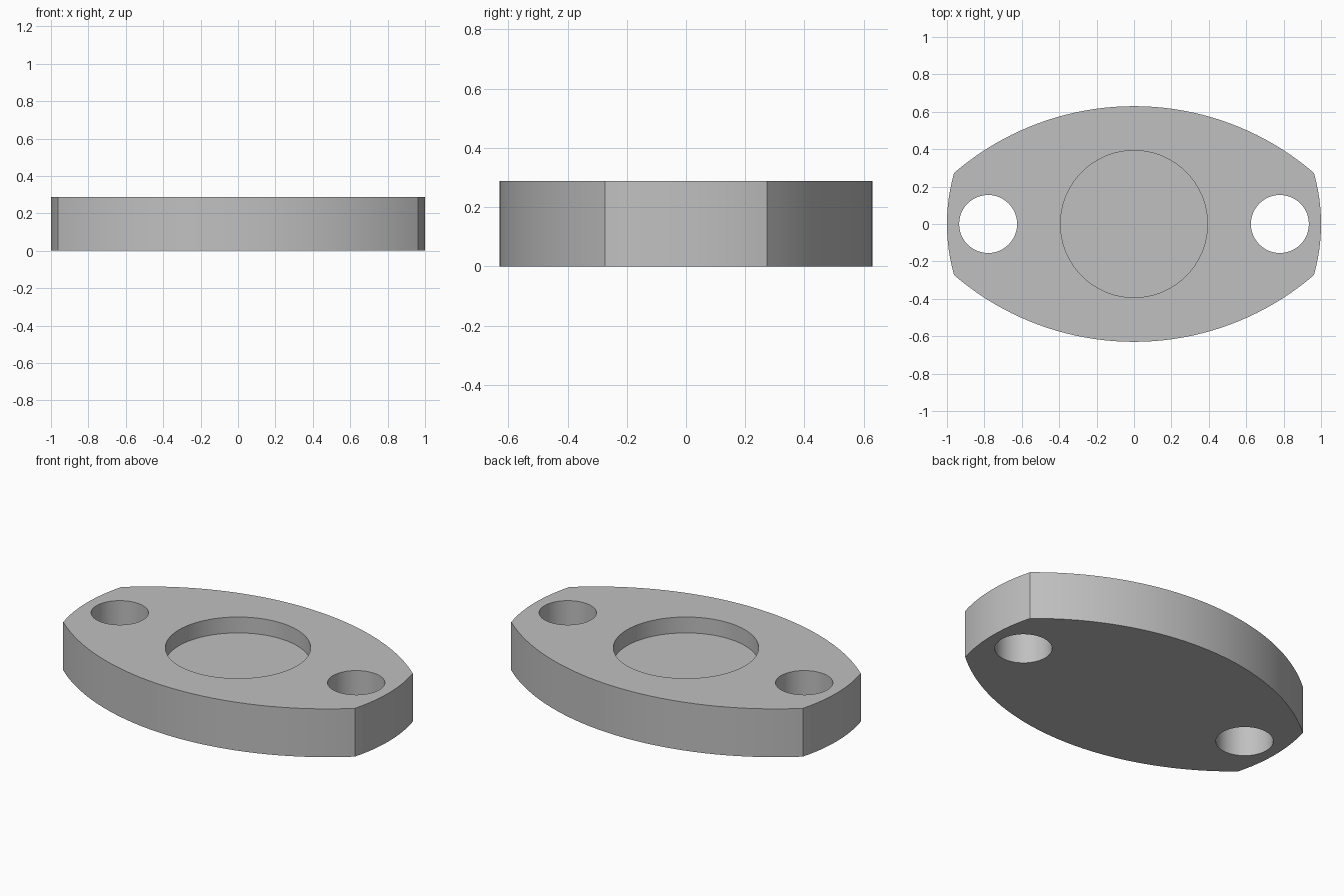
import bpy, bmesh
from math import sin, cos, pi, atan2, asin, radians

default = bpy.data.objects.get("Cube")
if default:
    bpy.data.objects.remove(default, do_unlink=True)

HEIGHT = 0.288
RECESS_DEPTH = 0.095
END_R = 1.0          # radius of the short end arcs, centred on the origin
HALF_WIDTH = 0.63
SIDE_R = 1.475       # radius of the long side arcs
OFFSET = SIDE_R - HALF_WIDTH

grey = bpy.data.materials.new("plain grey")
grey.use_nodes = True
colour = (0.53, 0.53, 0.53, 1)
grey.diffuse_color = colour
grey.node_tree.nodes["Principled BSDF"].inputs["Base Color"].default_value = colour


def arc(cx, cy, r, start, end, n):
    """Points along an arc, leaving out the last one."""
    return [(cx + r * cos(start + (end - start) * i / n),
             cy + r * sin(start + (end - start) * i / n)) for i in range(n)]


def prism(name, outline, z0, z1):
    """Extrude a closed outline from z0 to z1."""
    bm = bmesh.new()
    base = bm.faces.new([bm.verts.new((x, y, z0)) for x, y in outline])
    top = bmesh.ops.extrude_face_region(bm, geom=[base])["geom"]
    bmesh.ops.translate(bm, vec=(0, 0, z1 - z0),
                        verts=[v for v in top if isinstance(v, bmesh.types.BMVert)])
    bmesh.ops.recalc_face_normals(bm, faces=bm.faces)
    mesh = bpy.data.meshes.new(name)
    bm.to_mesh(mesh)
    bm.free()
    mesh.materials.append(grey)
    obj = bpy.data.objects.new(name, mesh)
    bpy.context.collection.objects.link(obj)
    return obj


# Flange outline: two long side arcs joined by two end arcs
corner_y = (SIDE_R ** 2 - END_R ** 2 - OFFSET ** 2) / (2 * OFFSET)
end_a = asin(corner_y / END_R)
side_a = atan2(corner_y + OFFSET, END_R * cos(end_a))
outline = (arc(0, 0, END_R, -end_a, end_a, 12)
           + arc(0, -OFFSET, SIDE_R, side_a, pi - side_a, 40)
           + arc(0, 0, END_R, pi - end_a, pi + end_a, 12)
           + arc(0, OFFSET, SIDE_R, pi + side_a, 2 * pi - side_a, 40))
flange = prism("flange_plate", outline, 0, HEIGHT)

# Two through holes and a blind central recess
cutters = [prism("bolt_hole_cutter", arc(side * 0.78, 0, 0.155, 0, 2 * pi, 48),
                 -0.1, HEIGHT + 0.1) for side in (-1, 1)]
cutters.append(prism("recess_cutter", arc(0, 0, 0.393, 0, 2 * pi, 72),
                     HEIGHT - RECESS_DEPTH, HEIGHT + 0.1))

bpy.ops.object.select_all(action='DESELECT')
flange.select_set(True)
bpy.context.view_layer.objects.active = flange
for cutter in cutters:
    cutter.hide_render = True
    mod = flange.modifiers.new(cutter.name, 'BOOLEAN')
    mod.operation = 'DIFFERENCE'
    mod.solver = 'EXACT'
    mod.object = cutter
    bpy.ops.object.modifier_apply(modifier=mod.name)
for cutter in cutters:
    bpy.data.objects.remove(cutter, do_unlink=True)

# Smooth curved walls with crisp rims and corners
bpy.ops.object.shade_smooth_by_angle(angle=radians(20))
